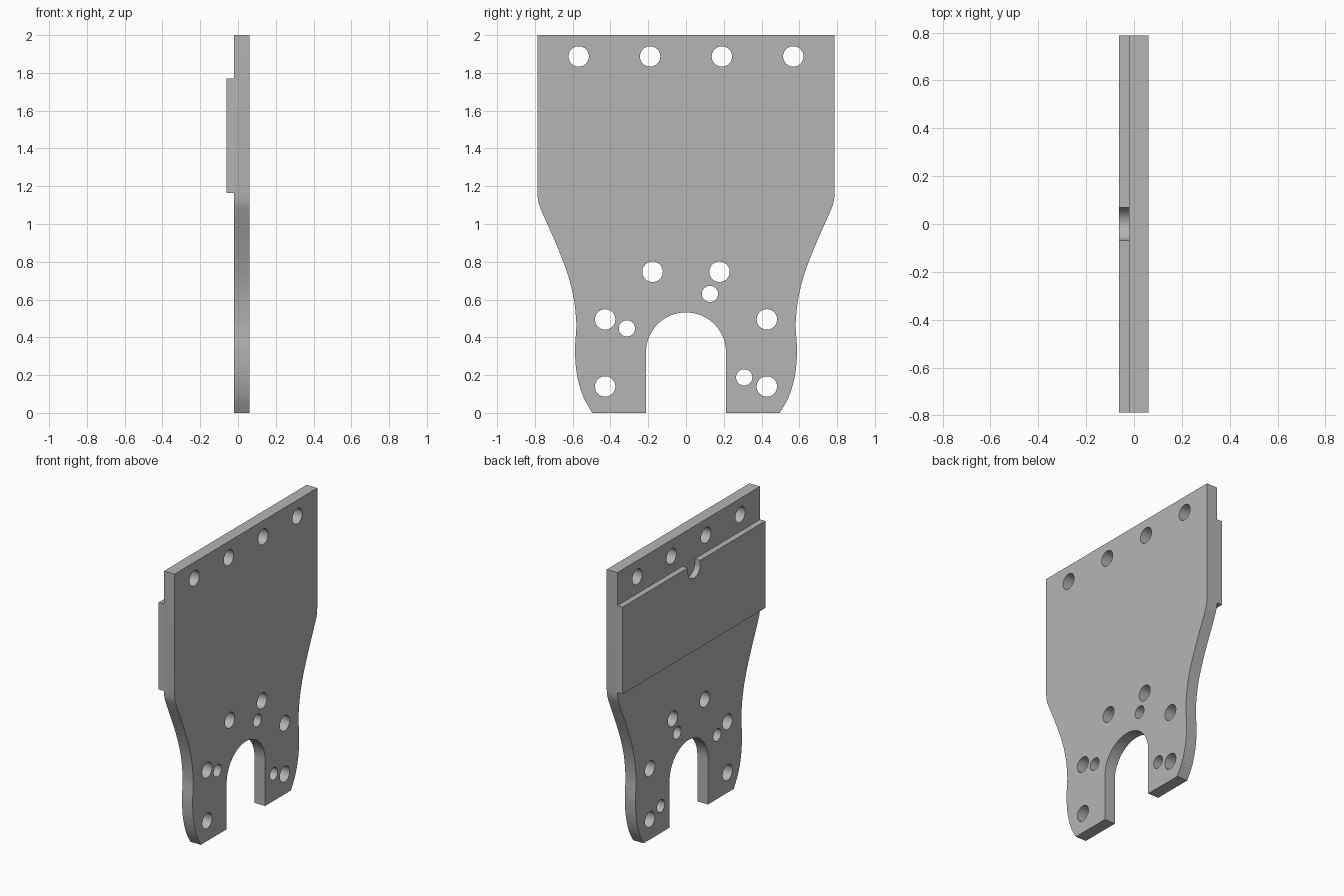
import bpy, bmesh, math
from mathutils import Matrix, Vector

cube = bpy.data.objects.get("Cube")
if cube:
    bpy.data.objects.remove(cube, do_unlink=True)

grey = bpy.data.materials.new("plain_grey")
grey.use_nodes = True
grey.diffuse_color = (0.46, 0.46, 0.46, 1)
grey.node_tree.nodes["Principled BSDF"].inputs["Base Color"].default_value = (0.46, 0.46, 0.46, 1)


def arc(cy, cz, r, start, end, steps):
    """Points on an arc, angles in degrees."""
    angles = [math.radians(start + (end - start) * i / steps) for i in range(steps + 1)]
    return [(cy + r * math.cos(a), cz + r * math.sin(a)) for a in angles]


def circle(cy, cz, r):
    return arc(cy, cz, r, 0, 360, 40)[:-1]


def smooth_path(points, steps=5):
    """Catmull-Rom curve through the points."""
    p = [Vector(q) for q in points]
    p = [2 * p[0] - p[1]] + p + [2 * p[-1] - p[-2]]
    out = []
    for a, b, c, d in zip(p, p[1:], p[2:], p[3:]):
        for i in range(steps):
            t = i / steps
            out.append(tuple(0.5 * (2 * b + (c - a) * t + (2 * a - 5 * b + 4 * c - d) * t**2
                                    + (3 * b - a - 3 * c + d) * t**3)))
    return out + [tuple(points[-1])]


def slab(name, loops, x0, x1):
    """Extrude closed (y, z) loops between x0 and x1; inner loops become holes."""
    curve = bpy.data.curves.new(name + "_profile", "CURVE")
    curve.dimensions = "2D"
    curve.fill_mode = "BOTH"
    curve.extrude = (x1 - x0) / 2
    for loop in loops:
        spline = curve.splines.new("POLY")
        spline.points.add(len(loop) - 1)
        for point, (y, z) in zip(spline.points, loop):
            point.co = (y, z, 0, 1)
        spline.use_cyclic_u = True
    helper = bpy.data.objects.new(name + "_helper", curve)
    bpy.context.collection.objects.link(helper)
    graph = bpy.context.evaluated_depsgraph_get()
    mesh = bpy.data.meshes.new_from_object(helper.evaluated_get(graph))
    bpy.data.objects.remove(helper, do_unlink=True)

    # Stand the profile up in the YZ plane and weld caps to walls
    bm = bmesh.new()
    bm.from_mesh(mesh)
    turn = Matrix(((0, 0, 1, (x0 + x1) / 2), (1, 0, 0, 0), (0, 1, 0, 0), (0, 0, 0, 1)))
    bmesh.ops.transform(bm, matrix=turn, verts=bm.verts)
    bmesh.ops.remove_doubles(bm, verts=bm.verts, dist=0.0002)
    bmesh.ops.recalc_face_normals(bm, faces=bm.faces)
    bm.to_mesh(mesh)
    bm.free()
    mesh.materials.clear()
    mesh.materials.append(grey)
    obj = bpy.data.objects.new(name, mesh)
    bpy.context.collection.objects.link(obj)
    bpy.ops.object.select_all(action="DESELECT")
    obj.select_set(True)
    bpy.context.view_layer.objects.active = obj
    bpy.ops.object.shade_smooth_by_angle(angle=math.radians(30))
    return obj


half_width = 0.787
back, step, front = -0.062, -0.021, 0.061

# Plate outline: curved flank, mirrored, with an arched slot at the bottom
flank = [(half_width, 2)] + smooth_path([
    (half_width, 1.16), (0.782, 1.12), (0.765, 1.07), (0.69, 0.9), (0.63, 0.745),
    (0.595, 0.61), (0.581, 0.48), (0.584, 0.4), (0.588, 0.32), (0.577, 0.2),
    (0.546, 0.09), (0.497, 0)])
slot = [(0.212, 0)] + arc(0, 0.32, 0.212, 0, 180, 40) + [(-0.212, 0)]
outline = flank + slot + [(-y, z) for y, z in reversed(flank)]

# Bolt holes and smaller dowel holes
bolts = [(s * y, z) for s in (-1, 1)
         for y, z in ((0.19, 1.887), (0.568, 1.887), (0.177, 0.747), (0.428, 0.495), (0.428, 0.14))]
dowels = [(0.127, 0.63), (-0.313, 0.447), (0.308, 0.188)]
holes = [circle(y, z, 0.054) for y, z in bolts] + [circle(y, z, 0.043) for y, z in dowels]
slab("plate", [outline] + holes, step, front)

# Raised pad across the plate, with a round notch in its top edge
notch = [(-0.068, 1.77)] + arc(0, 1.74, 0.068, 180, 360, 24) + [(0.068, 1.77)]
pad = [(-half_width, 1.163), (-half_width, 1.77)] + notch + [(half_width, 1.77), (half_width, 1.163)]
slab("raised_pad", [pad], back, step)
